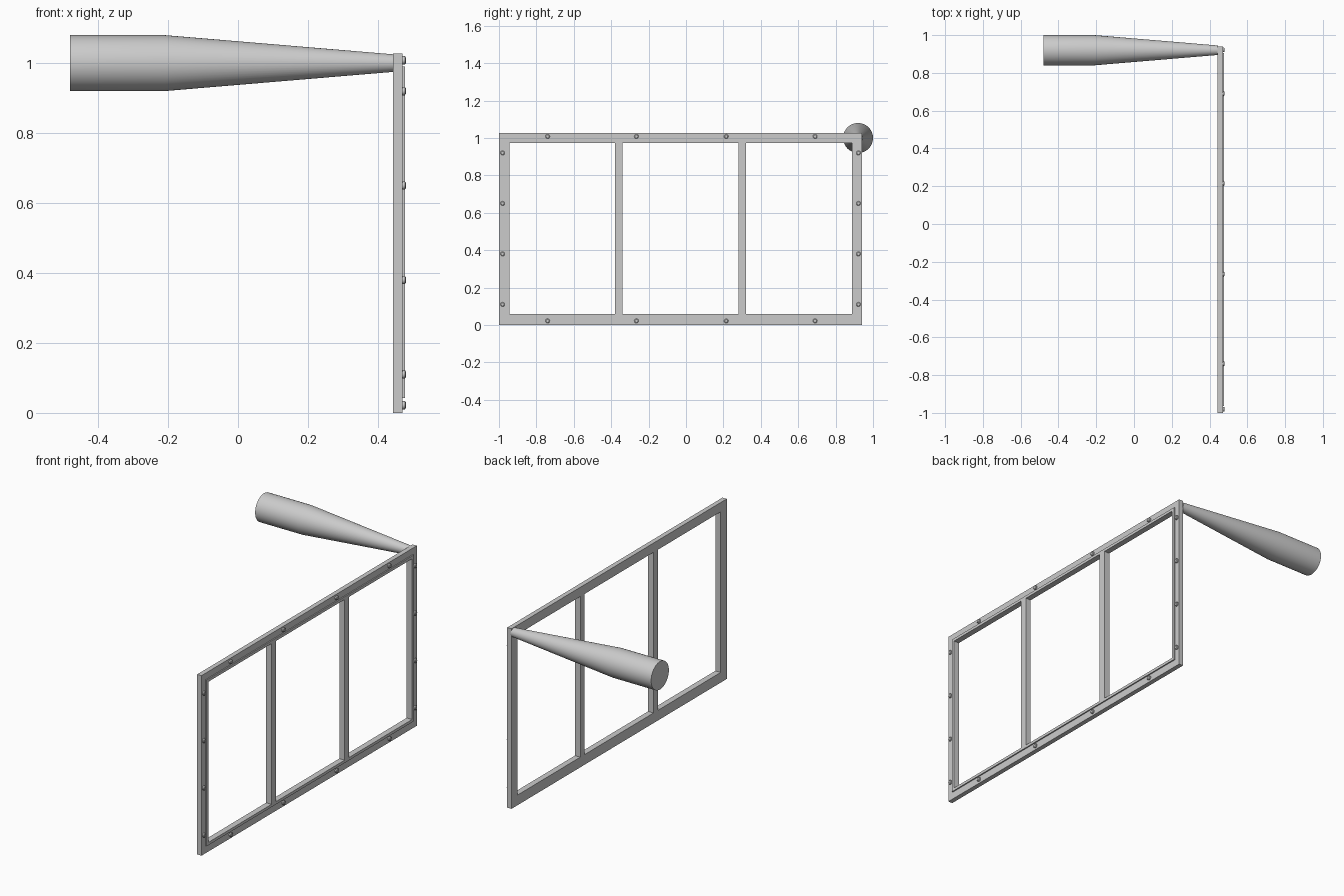
import bpy, bmesh, math
from mathutils import Matrix

cube = bpy.data.objects.get("Cube")
if cube:
    bpy.data.objects.remove(cube, do_unlink=True)

grey = bpy.data.materials.new("plain grey")
grey.use_nodes = True
tone = (0.6, 0.6, 0.6, 1)
grey.diffuse_color = tone
grey.node_tree.nodes["Principled BSDF"].inputs["Base Color"].default_value = tone


def finish(name, bm, smooth=False):
    bmesh.ops.recalc_face_normals(bm, faces=bm.faces)
    mesh = bpy.data.meshes.new(name)
    bm.to_mesh(mesh)
    bm.free()
    mesh.materials.append(grey)
    obj = bpy.data.objects.new(name, mesh)
    bpy.context.collection.objects.link(obj)
    if smooth:
        bpy.ops.object.select_all(action='DESELECT')
        obj.select_set(True)
        bpy.context.view_layer.objects.active = obj
        bpy.ops.object.shade_smooth_by_angle(angle=math.radians(35))
    return obj


def ring(name, x0, x1, outer, inner):
    """Rectangular ring in the y-z plane; rectangles are (y0, y1, z0, z1)."""
    bm = bmesh.new()
    loops = []
    for x, rect in ((x0, outer), (x1, outer), (x1, inner), (x0, inner)):
        y0, y1, z0, z1 = rect
        loops.append([bm.verts.new((x, y, z)) for y, z in
                      ((y0, z0), (y1, z0), (y1, z1), (y0, z1))])
    for i in range(4):
        a, b = loops[i], loops[(i + 1) % 4]
        for j in range(4):
            k = (j + 1) % 4
            bm.faces.new((a[j], a[k], b[k], b[j]))
    return finish(name, bm)


def box(name, x0, x1, y0, y1, z0, z1):
    bm = bmesh.new()
    bmesh.ops.create_cube(bm, size=1)
    for v in bm.verts:
        v.co.x = x1 if v.co.x > 0 else x0
        v.co.y = y1 if v.co.y > 0 else y0
        v.co.z = z1 if v.co.z > 0 else z0
    return finish(name, bm)


def lathe_x(name, profile, y, z, sides):
    """Solid of revolution about x from (x, radius) points, capped at both ends."""
    bm = bmesh.new()
    rings = [[bm.verts.new((x, y + r * math.cos(math.tau * i / sides),
                            z + r * math.sin(math.tau * i / sides)))
              for i in range(sides)] for x, r in profile]
    for a, b in zip(rings, rings[1:]):
        for i in range(sides):
            k = (i + 1) % sides
            bm.faces.new((a[i], a[k], b[k], b[i]))
    bm.faces.new(rings[0])
    bm.faces.new(rings[-1])
    return finish(name, bm, smooth=True)


# Main frame and the raised bead around its opening
back, face, proud = 0.443, 0.47, 0.477
opening = (-0.945, 0.887, 0.058, 0.974)
ring("frame", back, face, (-1, 0.94, 0, 1.027), opening)
ring("inner_bead", face, proud, (-0.963, 0.905, 0.042, 0.99), opening)

# Upright bars across the opening
for i, y in enumerate((-0.36, 0.30)):
    box(f"upright_bar_{i + 1}", back, proud, y - 0.02, y + 0.02, 0.056, 0.976)

# Screw heads: four along every edge
spots = [(y, z) for z in (0.022, 1.008) for y in (-0.74, -0.265, 0.215, 0.69)]
spots += [(y, z) for y in (-0.981, 0.922) for z in (0.11, 0.38, 0.65, 0.92)]
for i, (y, z) in enumerate(spots):
    lathe_x(f"screw_{i + 1}", [(0.465, 0.012), (0.477, 0.012), (0.48, 0.008)], y, z, 12)

# Tapered handle
lathe_x("handle", [(-0.48, 0.08), (-0.21, 0.08), (0.445, 0.025)], 0.92, 1.0, 48)
